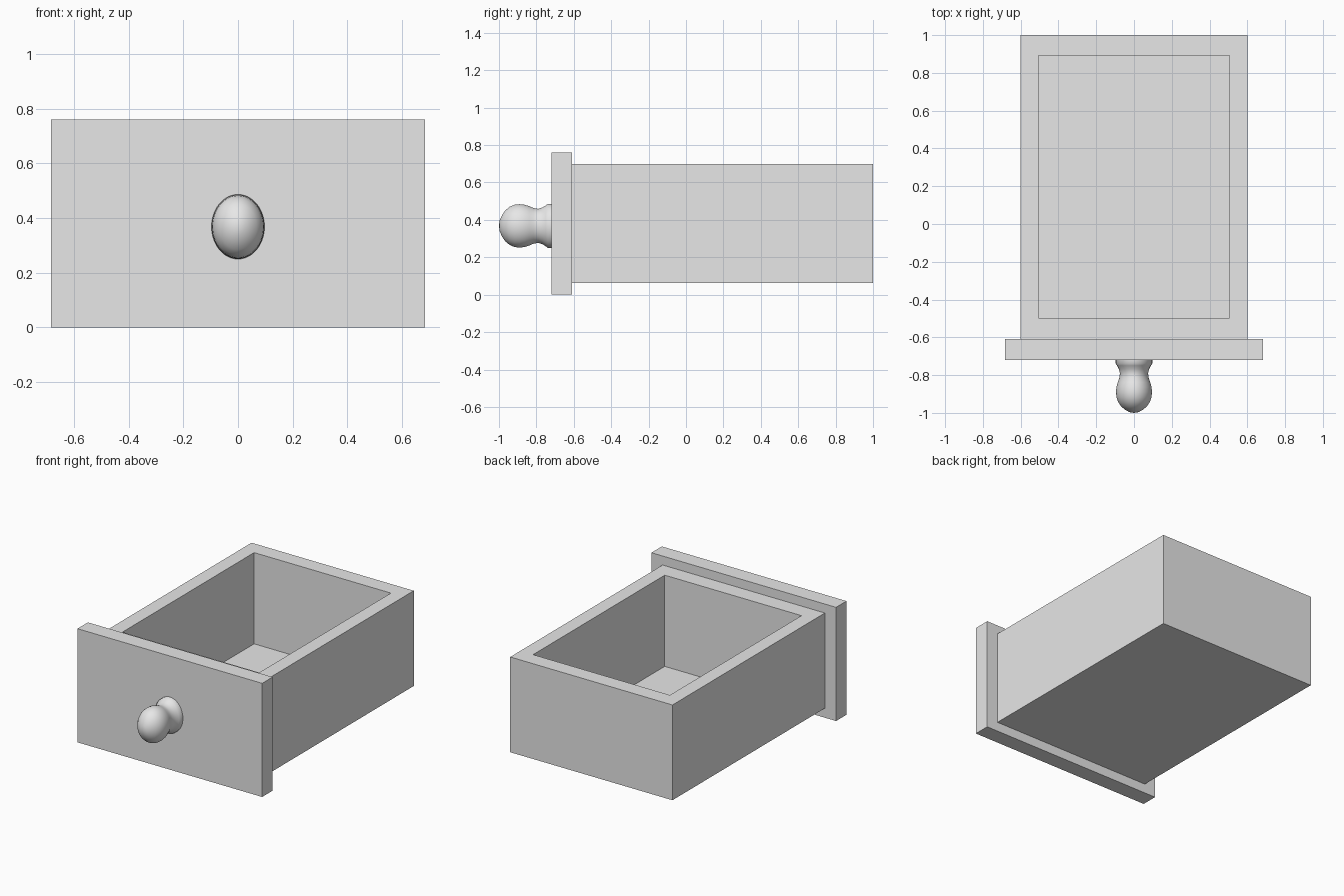
import bpy, bmesh
from math import radians
from mathutils import Matrix, Vector

default = bpy.data.objects.get("Cube")
if default:
    bpy.data.objects.remove(default, do_unlink=True)

grey = bpy.data.materials.new("light_grey")
grey.use_nodes = True
colour = (0.8, 0.8, 0.8, 1)
grey.diffuse_color = colour
grey.node_tree.nodes["Principled BSDF"].inputs["Base Color"].default_value = colour


def add_object(name, bm):
    mesh = bpy.data.meshes.new(name)
    bmesh.ops.recalc_face_normals(bm, faces=bm.faces)
    bm.to_mesh(mesh)
    bm.free()
    mesh.materials.append(grey)
    obj = bpy.data.objects.new(name, mesh)
    bpy.context.collection.objects.link(obj)
    return obj


def box(low, high):
    bm = bmesh.new()
    low, high = Vector(low), Vector(high)
    size = high - low
    matrix = Matrix.Translation((low + high) / 2) @ Matrix.Diagonal((*size, 1))
    bmesh.ops.create_cube(bm, size=1, matrix=matrix)
    return bm


# Front panel, overhanging the tray on every side
add_object("front_panel", box((-0.683, -0.72, 0), (0.683, -0.61, 0.76)))

# Open tray: the top face is inset to the wall thickness, then pushed down
tray = box((-0.60, -0.61, 0.063), (0.60, 1.0, 0.70))
top = max(tray.faces, key=lambda f: f.calc_center_median().z)
bmesh.ops.inset_region(tray, faces=[top], thickness=0.05)
for v in top.verts:
    v.co.x = 0.506 if v.co.x > 0 else -0.506
    v.co.y = 0.893 if v.co.y > 0.2 else -0.498
pushed = bmesh.ops.extrude_discrete_faces(tray, faces=[top])["faces"][0]
for v in pushed.verts:
    v.co.z = 0.09
add_object("drawer_tray", tray)

# Knob: a turned profile of (radius, y), flattened to an oval
profile = [(0, -1.0), (0.03, -0.996), (0.058, -0.983), (0.083, -0.966),
           (0.102, -0.943), (0.113, -0.917), (0.116, -0.89), (0.113, -0.863),
           (0.105, -0.838), (0.095, -0.815), (0.091, -0.79), (0.098, -0.768),
           (0.109, -0.75), (0.118, -0.738), (0.118, -0.715)]
knob = bmesh.new()
verts = [knob.verts.new((0, y, r)) for r, y in profile]
edges = [knob.edges.new(pair) for pair in zip(verts, verts[1:])]
bmesh.ops.spin(knob, geom=verts + edges, cent=(0, 0, 0), axis=(0, 1, 0),
               angle=radians(360), steps=48, use_duplicate=False)
bmesh.ops.remove_doubles(knob, verts=knob.verts, dist=0.0005)
bmesh.ops.transform(knob, verts=knob.verts,
                    matrix=Matrix.Translation((0, 0, 0.368)) @ Matrix.Diagonal((0.82, 1, 1, 1)))
knob_obj = add_object("knob", knob)
bpy.ops.object.select_all(action="DESELECT")
knob_obj.select_set(True)
bpy.context.view_layer.objects.active = knob_obj
bpy.ops.object.shade_smooth_by_angle(angle=radians(40))
